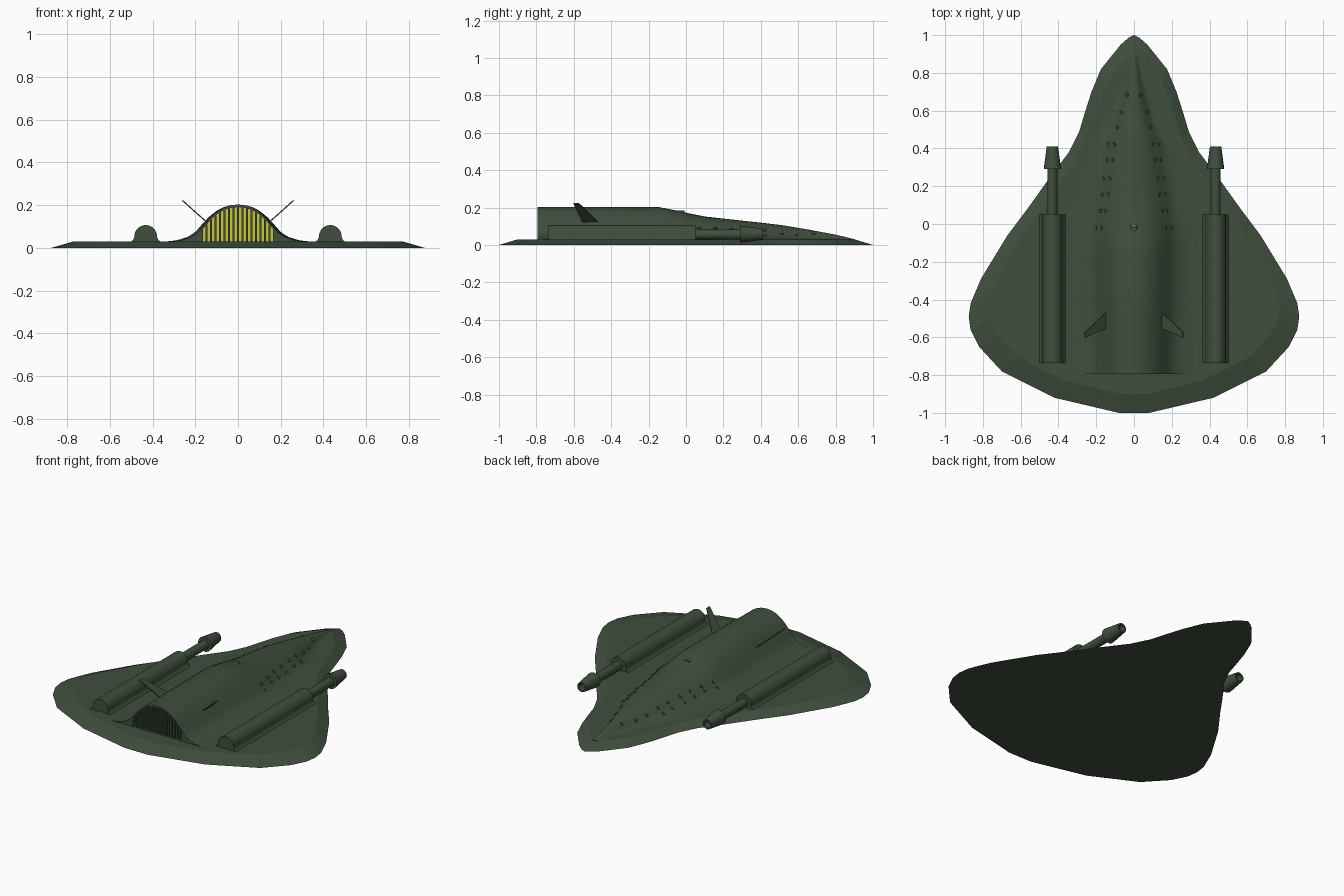
import bpy, bmesh, math
from mathutils import Vector, Matrix

if "Cube" in bpy.data.objects:
    bpy.data.objects.remove(bpy.data.objects["Cube"])

def material(name, rgb):
    m = bpy.data.materials.new(name)
    m.diffuse_color = (*rgb, 1)
    m.use_nodes = True
    m.node_tree.nodes["Principled BSDF"].inputs["Base Color"].default_value = m.diffuse_color
    return m

GREEN = material("hull_green", (0.05, 0.077, 0.047))
YELLOW = material("engine_yellow", (0.6, 0.6, 0.04))

def finish(name, bm, mat, angle=None):
    bmesh.ops.recalc_face_normals(bm, faces=bm.faces)
    me = bpy.data.meshes.new(name)
    bm.to_mesh(me)
    bm.free()
    ob = bpy.data.objects.new(name, me)
    bpy.context.collection.objects.link(ob)
    me.materials.append(mat)
    if angle:
        bpy.ops.object.select_all(action='DESELECT')
        ob.select_set(True)
        bpy.context.view_layer.objects.active = ob
        bpy.ops.object.shade_smooth_by_angle(angle=math.radians(angle))
    return ob

def loft(name, rings, mat, angle=None):
    """Skin closed rings of equal length and cap both ends."""
    bm = bmesh.new()
    vs = [[bm.verts.new(p) for p in r] for r in rings]
    n = len(vs[0])
    for a, b in zip(vs, vs[1:]):
        for i in range(n):
            j = (i + 1) % n
            bm.faces.new((a[i], a[j], b[j], b[i]))
    bm.faces.new(vs[0])
    bm.faces.new(vs[-1])
    return finish(name, bm, mat, angle)

def tube(name, x, z, stations, mat, n=20):
    """Round part along y from (y, radius) stations."""
    rings = [[(x + r * math.cos(2 * math.pi * k / n), y, z + r * math.sin(2 * math.pi * k / n))
              for k in range(n)] for y, r in stations]
    return loft(name, rings, mat, 35)

def lerp(table, t):
    for (a, p), (b, q) in zip(table, table[1:]):
        if t <= b:
            return p + (q - p) * max(0, (t - a) / (b - a))
    return table[-1][1]

# Wing plate: flat underside, bevelled rim
half = [(0.03, 0.985), (0.07, 0.95), (0.175, 0.82), (0.225, 0.70), (0.26, 0.59), (0.29, 0.49),
        (0.345, 0.38), (0.45, 0.24), (0.55, 0.10), (0.67, -0.06), (0.81, -0.29), (0.865, -0.42),
        (0.875, -0.49), (0.865, -0.56), (0.82, -0.65), (0.70, -0.78), (0.42, -0.92), (0.08, -1.0)]
outline = [(0, 1.0)] + half + [(-x, y) for x, y in reversed(half)]
loft("wing_plate", [[(x, y, 0) for x, y in outline],
                    [(x * 0.88, y * 0.9, 0.03) for x, y in outline]], GREEN)

# Central fuselage: bell-shaped section swept along y
BELL = [(0, 1), (0.1, 0.985), (0.2, 0.93), (0.3, 0.83), (0.4, 0.68), (0.5, 0.47),
        (0.6, 0.25), (0.7, 0.125), (0.85, 0.035), (1, 0)]
HEIGHT = [(-0.8, 0.203), (-0.15, 0.203), (-0.08, 0.19), (0, 0.172), (0.1, 0.152), (0.3, 0.13),
          (0.5, 0.108), (0.65, 0.083), (0.8, 0.055), (0.9, 0.031)]
WIDTH = [(-0.8, 0.31), (-0.15, 0.335), (0, 0.335), (0.1, 0.31), (0.24, 0.28), (0.42, 0.235),
         (0.51, 0.175), (0.6, 0.13), (0.7, 0.085), (0.8, 0.05), (0.9, 0.02)]

def surface(x, y):
    return 0.03 + (lerp(HEIGHT, y) - 0.03) * lerp(BELL, abs(x) / lerp(WIDTH, y))

us = [i / 24 for i in range(-24, 25)]
rings = []
for y in [-0.795, -0.5, -0.15, -0.08, 0, 0.1, 0.17, 0.24, 0.3, 0.36, 0.42, 0.51, 0.6, 0.65, 0.7, 0.8, 0.9]:
    w = lerp(WIDTH, y)
    rings.append([(-w, y, 0.015)] + [(u * w, y, surface(u * w, y)) for u in us] + [(w, y, 0.015)])
fuselage = loft("fuselage", rings, GREEN, 40)

# Engine recess cut into the blunt end
xs = [-0.165 + 0.33 * i / 24 for i in range(25)]
arch = [(-0.165, 0.031)] + [(x, surface(x, -0.795) - 0.012) for x in xs] + [(0.165, 0.031)]
cutter = loft("recess_cutter", [[(x, y, z) for x, z in arch] for y in (-0.9, -0.72)], GREEN)
cutter.hide_render = True
cutter.hide_viewport = True
mod = fuselage.modifiers.new("recess", 'BOOLEAN')
mod.operation = 'DIFFERENCE'
mod.solver = 'EXACT'
mod.object = cutter

# Glowing engine plate with vertical vanes in front
loft("engine_glow", [[(x, y, z) for x, z in arch] for y in (-0.728, -0.722)], YELLOW)
bm = bmesh.new()
for i in range(-7, 8):
    x = i * 0.021
    top = surface(x, -0.795) - 0.011
    m = Matrix.Translation((x, -0.758, (0.03 + top) / 2)) @ Matrix.Diagonal((0.010, 0.06, top - 0.03, 1))
    bmesh.ops.create_cube(bm, size=1, matrix=m)
finish("engine_vanes", bm, GREEN)

# Small cockpit hood with forward-facing light
tube("cockpit_hood", 0, 0.16, [(-0.12, 0.023), (-0.008, 0.023)], GREEN)
tube("cockpit_light", 0, 0.16, [(-0.01, 0.017), (-0.006, 0.017)], YELLOW)

# Round portholes along the flanks
ports = [(0.037, 0.68), (0.07, 0.59), (0.09, 0.51), (0.14, 0.42), (0.147, 0.34), (0.165, 0.24),
         (0.172, 0.155), (0.18, 0.07), (0.203, -0.02), (0.105, 0.42), (0.115, 0.34), (0.13, 0.24),
         (0.14, 0.155), (0.155, 0.07), (0.175, -0.02)]
bm = bmesh.new()
for x, y in ports:
    for s in (1, -1):
        slope = (surface(x + 0.01, y) - surface(x - 0.01, y)) / 0.02
        n = Vector((-slope * s, 0, 1)).normalized()
        m = Matrix.Translation((x * s, y, surface(x, y))) @ n.to_track_quat('Z', 'Y').to_matrix().to_4x4()
        bmesh.ops.create_cone(bm, cap_ends=True, segments=10, radius1=0.011, radius2=0.011,
                              depth=0.010, matrix=m)
finish("portholes", bm, GREEN)

# Side pods with filleted base, barrel and flared muzzle; canted tail fins
pod_half = [(0.072, 0.028), (0.060, 0.036), (0.054, 0.048)]
pod_arc = [(0.053 * math.cos(a), 0.054 + 0.053 * math.sin(a))
           for a in [math.pi * k / 16 for k in range(17)]]
pod = pod_half + pod_arc + [(-x, z) for x, z in reversed(pod_half)]
for side, s in (("right", 1), ("left", -1)):
    cx = 0.432 * s
    loft(side + "_pod", [[(cx + x, y, z) for x, z in pod] for y in (-0.735, 0.05)], GREEN, 40)
    tube(side + "_barrel", cx, 0.056, [(0.0, 0.027), (0.30, 0.027)], GREEN)
    tube(side + "_muzzle", cx, 0.058,
         [(0.29, 0.046), (0.41, 0.030), (0.41, 0.022), (0.36, 0.022)], GREEN)
    fin = [(0.14, -0.462, 0.115), (0.14, -0.55, 0.115), (0.26, -0.602, 0.222), (0.26, -0.572, 0.222)]
    t = 0.002
    loft(side + "_tail_fin", [[((x + d) * s, y, z - d) for x, y, z in fin] for d in (-t, t)], GREEN)
